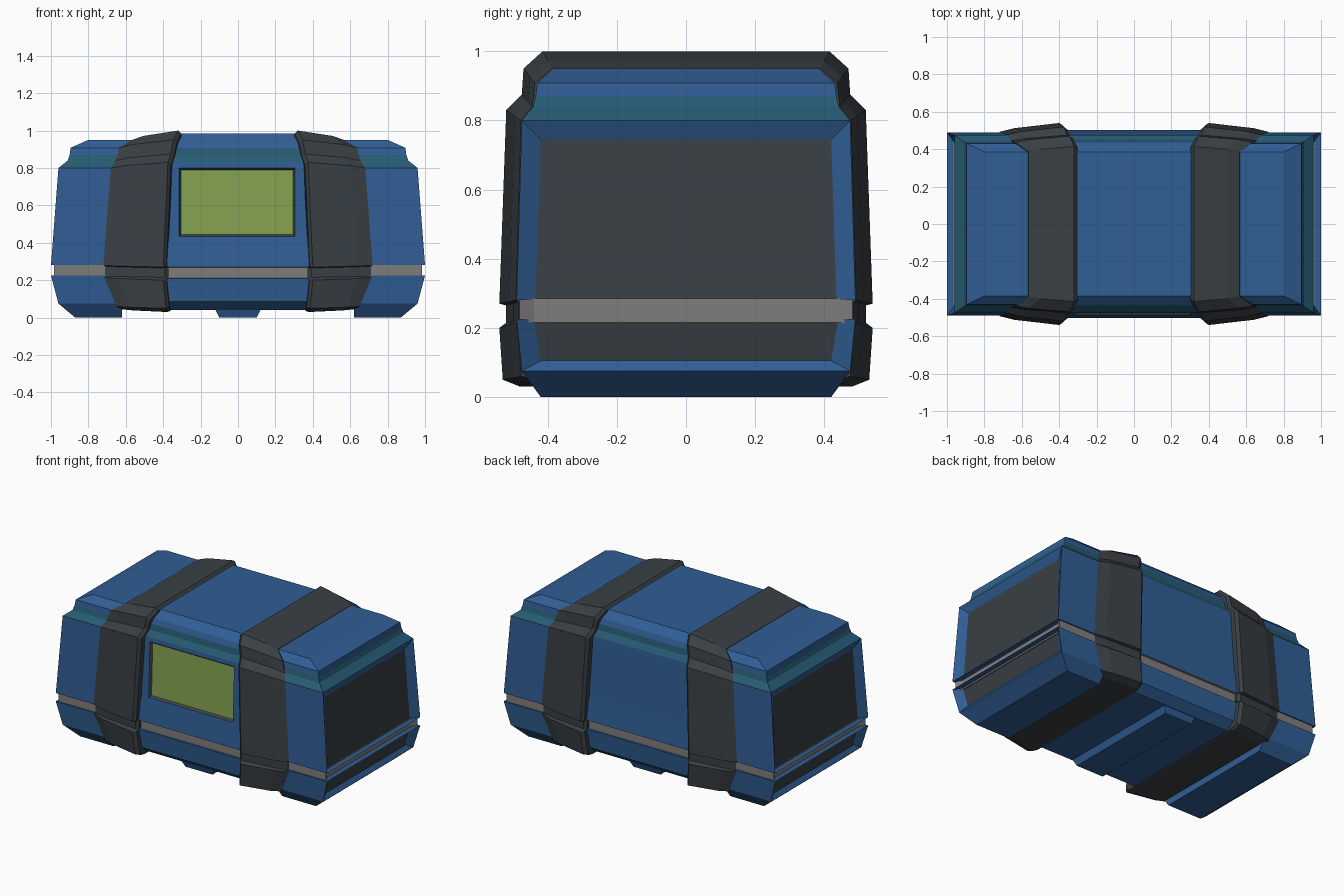
import bpy, bmesh
from mathutils import Vector

if "Cube" in bpy.data.objects:
    bpy.data.objects.remove(bpy.data.objects["Cube"])


def material(name, r, g, b):
    m = bpy.data.materials.new(name)
    m.diffuse_color = (r, g, b, 1)
    m.use_nodes = True
    m.node_tree.nodes["Principled BSDF"].inputs["Base Color"].default_value = m.diffuse_color
    return m


BLUE = material("blue", .03, .112, .30)
TEAL = material("teal", .02, .107, .175)
DARK = material("charcoal", .041, .050, .058)
GREY = material("grey", .215, .208, .204)
GREEN = material("screen_green", .225, .36, .082)
BEZEL = material("bezel", .05, .06, .08)


def loft(rings):
    """Closed skin through equal-length rings, with end caps."""
    bm = bmesh.new()
    vs = [[bm.verts.new(p) for p in r] for r in rings]
    n = len(vs[0])
    for a, b in zip(vs, vs[1:]):
        for i in range(n):
            j = (i + 1) % n
            bm.faces.new((a[i], a[j], b[j], b[i]))
    bm.faces.new(vs[0])
    bm.faces.new(vs[-1])
    bmesh.ops.recalc_face_normals(bm, faces=bm.faces[:])
    bm.normal_update()
    return bm


def finish(name, bm, mats, mirror=False):
    me = bpy.data.meshes.new(name)
    bm.to_mesh(me)
    bm.free()
    for m in mats:
        me.materials.append(m)
    ob = bpy.data.objects.new(name, me)
    bpy.context.collection.objects.link(ob)
    if mirror:
        ob.modifiers.new("mirror", 'MIRROR').use_axis[0] = True
    return ob


def end_shell(name, levels, panel):
    """Stack of rectangles (x inner, x outer, half y, z) with a recessed end panel.
    panel: two (x, half y, z) rows, lower and upper."""
    bm = loft([[(xi, -y, z), (xo, -y, z), (xo, y, z), (xi, y, z)]
               for xi, xo, y, z in levels])
    mid = (panel[0][2] + panel[1][2]) / 2
    for f in bm.faces:
        c = f.calc_center_median()
        if .80 < c.z < .865:
            f.material_index = 1
    face = min((f for f in bm.faces if f.normal.x > .8),
               key=lambda f: abs(f.calc_center_median().z - mid))
    bmesh.ops.inset_region(bm, faces=[face], thickness=.02, depth=-.02)
    face.material_index = 2
    for v in face.verts:
        x, y, z = panel[0] if v.co.z < mid else panel[1]
        v.co = Vector((x, y if v.co.y > 0 else -y, z))
    finish(name, bm, [BLUE, TEAL, DARK], True)


# End shells: lid and base
end_shell("end_lid", [(.45, 1.0, .49, .28), (.45, .96, .475, .80), (.45, .91, .442, .84),
                      (.45, .90, .435, .87), (.45, .895, .43, .908), (.45, .80, .385, .95)],
          [(.96, .435, .28), (.935, .42, .745)])
end_shell("end_base", [(.62, .87, .42, 0), (.62, .96, .475, .075), (.62, 1.0, .49, .225)],
          [(.94, .42, .105), (.96, .44, .225)])


# Grey seam between lid and base
def seam_ring(z):
    pts = [(.965, -.44), (.965, .44), (.985, .482)]
    return [(.985, -.482, z)] + [(x, y, z) for x, y in pts] + \
           [(-.985, .482, z), (-.965, .44, z), (-.965, -.44, z), (-.985, -.482, z)]


finish("seam", loft([seam_ring(.215), seam_ring(.285)]), [GREY])

# Middle body: half profile (y, z) mirrored and run along x
half = [(.43, .04), (.485, .085), (.50, .21), (.492, .212), (.492, .268), (.503, .27),
        (.49, .435), (.477, .80), (.475, .83), (.45, .865), (.445, .905),
        (.432, .94), (.385, .985)]
profile = [(-y, z) for y, z in half] + half[::-1]
bm = loft([[(x, y, z) for y, z in profile] for x in (-.41, -.315, .305, .41)])
screen = None
for f in bm.faces:
    c = f.calc_center_median()
    if .211 < c.z < .269 and abs(c.y) > .45:
        f.material_index = 1
    elif .83 < c.z < .90 and abs(c.y) > .4:
        f.material_index = 2
    if c.y < -.4 and abs(c.x) < .1 and .5 < c.z < .75:
        screen = f
# Recessed screen with bezel on the front
rim = bmesh.ops.inset_region(bm, faces=[screen], thickness=.014, depth=-.015)
screen.material_index = 3
for f in rim["faces"]:
    f.material_index = 4
finish("middle_body", bm, [BLUE, GREY, TEAL, GREEN, BEZEL])

# Straps: raised inner edge sloping down to the end shells
# rows: raised (y, z), flush (y, z), inner x, outer x
rows = [(.48, .03, .43, .045, .38, .625), (.53, .05, .475, .06, .385, .65),
        (.54, .20, .49, .215, .40, .715), (.52, .215, .485, .222, .39, .71),
        (.52, .265, .485, .275, .39, .71), (.54, .27, .492, .28, .40, .72),
        (.52, .83, .477, .80, .375, .68), (.475, .875, .445, .84, .36, .655),
        (.47, .95, .437, .908, .345, .635), (.415, 1.0, .387, .951, .32, .565)]


def strap_ring(t, h, dx):
    side = [(xi + (xo - xi) * t + dx, yl + (yh - yl) * h, zl + (zh - zl) * h)
            for yh, zh, yl, zl, xi, xo in rows]
    return [(x, -y, z) for x, y, z in side] + side[::-1]


finish("strap", loft([strap_ring(0, .1, -.02), strap_ring(0, .65, -.018), strap_ring(0, 1, 0),
                      strap_ring(.75, .42, 0), strap_ring(1, 0, 0)]), [DARK], True)

# Centre foot under the body
finish("foot", loft([[(-x, -y, z), (x, -y, z), (x, y, z), (-x, y, z)]
                     for x, y, z in ((.10, .41, 0), (.125, .43, .05))]), [BLUE])
